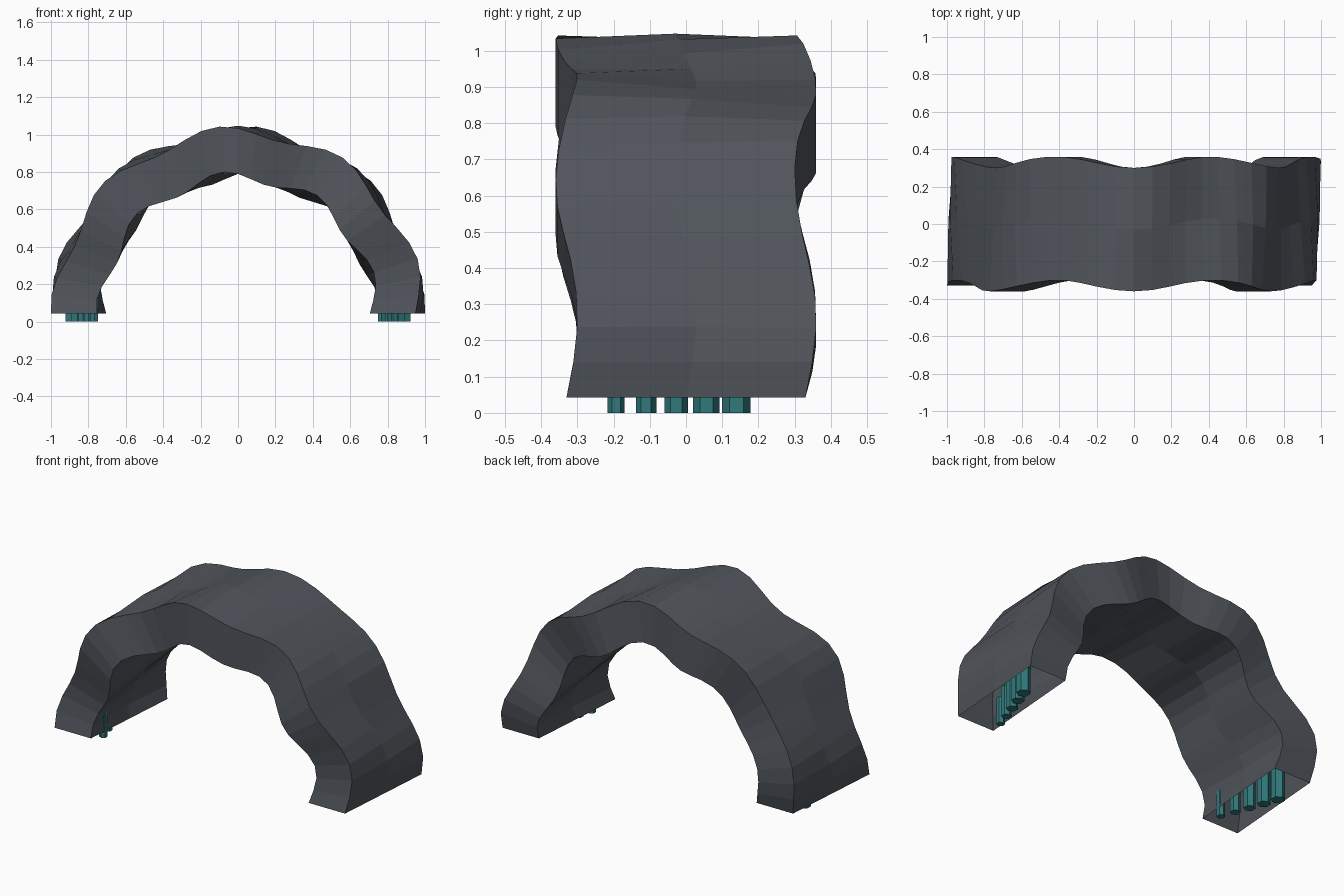
import bpy, bmesh, math

if "Cube" in bpy.data.objects:
    bpy.data.objects.remove(bpy.data.objects["Cube"])

R_OUT, R_IN, HALF_W, BASE_Z = 0.974, 0.73, 0.33, 0.043
SEGS, WIDTH_SEGS = 32, 2


def material(name, color):
    m = bpy.data.materials.new(name)
    m.diffuse_color = (*color, 1)
    m.use_nodes = True
    m.node_tree.nodes["Principled BSDF"].inputs["Base Color"].default_value = m.diffuse_color
    return m


def arch_point(a, r, y):
    # radial ripple drifts across the width, sideways ripple follows the arc
    rr = r + 0.03 * math.sin(9 * a + 3 * y)
    return (rr * math.cos(a), y + 0.03 * math.sin(7 * a), BASE_Z + rr * math.sin(a))


def add_object(name, bm, mat):
    bmesh.ops.recalc_face_normals(bm, faces=bm.faces)
    me = bpy.data.meshes.new(name)
    bm.to_mesh(me)
    bm.free()
    me.materials.append(mat)
    ob = bpy.data.objects.new(name, me)
    bpy.context.collection.objects.link(ob)
    return ob


slate = material("slate", (0.08, 0.09, 0.105))
teal = material("teal", (0.03, 0.19, 0.2))

# Rippled arch: open-ended hollow shell
bm = bmesh.new()
ys = [-HALF_W + 2 * HALF_W * i / WIDTH_SEGS for i in range(WIDTH_SEGS + 1)]
section = [(R_OUT, y) for y in ys] + [(R_IN, y) for y in reversed(ys)]
rings = [[bm.verts.new(arch_point(math.pi * s / SEGS, r, y)) for r, y in section]
         for s in range(SEGS + 1)]
n = len(section)
for p, q in zip(rings, rings[1:]):
    for j in range(n):
        k = (j + 1) % n
        bm.faces.new((p[j], p[k], q[k], q[j]))
add_object("rippled_arch", bm, slate)

# Hexagonal pegs in a diagonal row inside each foot
radii = [0.0235, 0.028, 0.0325, 0.036, 0.039]
for side, label in ((1, "right"), (-1, "left")):
    for i, rad in enumerate(radii):
        h = 0.16 + 0.02 * i
        bm = bmesh.new()
        bmesh.ops.create_cone(bm, cap_ends=True, segments=6,
                              radius1=rad, radius2=rad, depth=h)
        ob = add_object(f"{label}_foot_peg_{i + 1}", bm, teal)
        ob.location = (side * (0.768 + 0.03 * i), -0.193 + 0.083 * i, h / 2)
